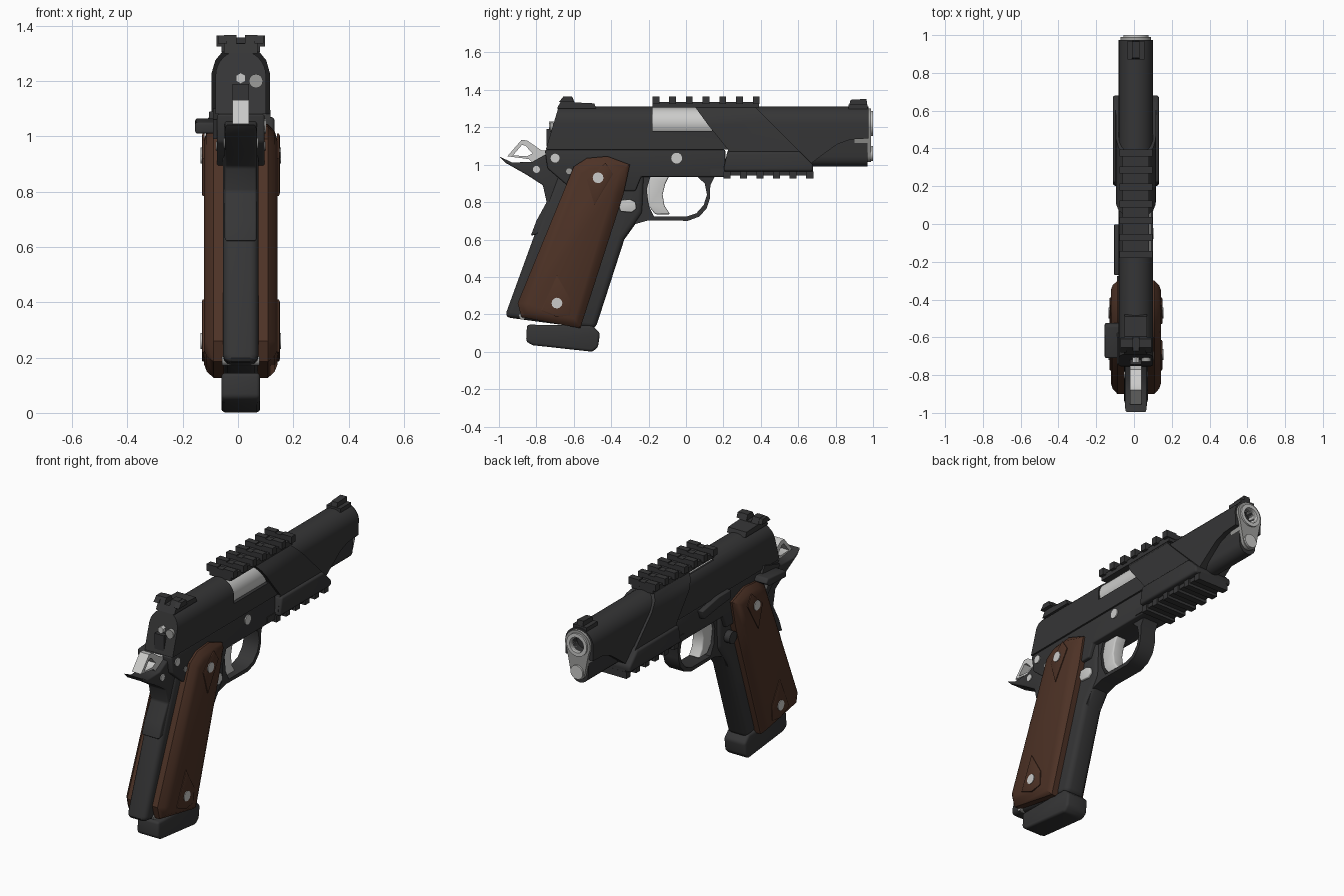
import bpy, bmesh
from math import pi, sin, cos
from mathutils import Vector

cube = bpy.data.objects.get("Cube")
if cube:
    bpy.data.objects.remove(cube, do_unlink=True)

CX = 0.01  # centre plane of the body


def material(name, rgb):
    m = bpy.data.materials.new(name)
    m.use_nodes = True
    m.diffuse_color = (*rgb, 1)
    m.node_tree.nodes["Principled BSDF"].inputs["Base Color"].default_value = (*rgb, 1)
    return m


BLACK = material("dark steel", (0.036, 0.036, 0.037))
SILVER = material("bright steel", (0.6, 0.6, 0.59))
GREY = material("grey steel", (0.34, 0.34, 0.33))
BROWN = material("brown wood", (0.075, 0.032, 0.019))


def activate(ob):
    bpy.ops.object.select_all(action="DESELECT")
    ob.select_set(True)
    bpy.context.view_layer.objects.active = ob


def finish(ob, bevel=0.0):
    activate(ob)
    if bevel:
        mod = ob.modifiers.new("bevel", "BEVEL")
        mod.width, mod.segments = bevel, 3
        bpy.ops.object.modifier_apply(modifier=mod.name)
    bpy.ops.object.shade_smooth_by_angle(angle=0.6)
    return ob


def extrude(name, corners, shift, mat, bevel=0.0, insets=()):
    """Flat outline swept by a shift; insets add stepped chamfers to the far face."""
    bm = bmesh.new()
    base = bm.faces.new([bm.verts.new(c) for c in corners])
    geo = bmesh.ops.extrude_face_region(bm, geom=[base], use_keep_orig=True)["geom"]
    bmesh.ops.translate(bm, vec=shift, verts=[g for g in geo if isinstance(g, bmesh.types.BMVert)])
    cap = [g for g in geo if isinstance(g, bmesh.types.BMFace)]
    bmesh.ops.recalc_face_normals(bm, faces=bm.faces)
    for thickness, depth in insets:
        bmesh.ops.inset_region(bm, faces=cap, thickness=thickness, depth=depth)
    me = bpy.data.meshes.new(name)
    bm.to_mesh(me)
    bm.free()
    ob = bpy.data.objects.new(name, me)
    bpy.context.collection.objects.link(ob)
    me.materials.append(mat)
    return finish(ob, bevel)


def side_plate(name, yz, x0, x1, mat=BLACK, bevel=0.0, insets=()):
    return extrude(name, [(CX + x0, y, z) for y, z in yz], Vector((x1 - x0, 0, 0)), mat, bevel, insets)


def slab(name, yz, half, mat=BLACK, bevel=0.0):
    return side_plate(name, yz, -half, half, mat, bevel)


def section(name, xz, y0, y1, mat=BLACK, lean=0.0, bevel=0.0):
    """Cross-section swept along y, with an optional leaning rear end."""
    ob = extrude(name, [(CX + x, y0, z) for x, z in xz], Vector((0, y1 - y0, 0)), mat, bevel)
    for v in ob.data.vertices:
        if v.co.y < (y0 + y1) / 2:
            v.co.y += lean * (v.co.z - 1.08)
    return ob


def box(name, half, y0, y1, z0, z1, mat=BLACK, bevel=0.0):
    return slab(name, [(y0, z0), (y1, z0), (y1, z1), (y0, z1)], half, mat, bevel)


def rod(name, axis, centre, radius, length, mat, sides=24):
    rot = (0, pi / 2, 0) if axis == "x" else (pi / 2, 0, 0)
    bpy.ops.mesh.primitive_cylinder_add(vertices=sides, radius=radius, depth=length, location=centre, rotation=rot)
    ob = bpy.context.object
    ob.name = name
    ob.data.materials.append(mat)
    return finish(ob)


def combine(ob, tool, operation="DIFFERENCE", keep=False):
    activate(ob)
    mod = ob.modifiers.new("cut", "BOOLEAN")
    mod.object, mod.operation = tool, operation
    bpy.ops.object.modifier_apply(modifier=mod.name)
    if not keep:
        bpy.data.objects.remove(tool, do_unlink=True)
    return finish(ob)


def arc(r, cz, a0, a1, n=16):
    return [(r * cos(a0 + (a1 - a0) * i / n), cz + r * sin(a0 + (a1 - a0) * i / n)) for i in range(n + 1)]


# Slide with an ejection port and the chamber inside it
dome = arc(0.091, 1.22, 0, pi)
slide = section("slide", dome + [(-0.091, 1.08), (0.091, 1.08)], -0.75, 0.6, lean=0.3)
port = section("port_cutter", [(0.02, 1.18), (0.2, 1.18), (0.2, 1.4), (-0.2, 1.4), (-0.2, 1.285), (0.02, 1.285)], -0.18, 0.14)
combine(slide, port)
rod("chamber", "y", (CX, -0.02, 1.222), 0.083, 0.33, SILVER, 32)

# Slide nose: round top, narrow lower lug and scooped shoulder
section("nose_top", dome + [(-0.088, 1.14), (0.088, 1.14)], 0.55, 0.975)
lug = [(0.06, 1.16)] + arc(0.055, 1.045, 0, -pi, 10) + [(-0.06, 1.16)]
nose = section("nose_lug", lug, 0.4, 0.97)
slab("nose_shoulder", [(0.4, 1.0), (0.66, 1.0), (0.74, 1.06), (0.81, 1.11), (0.88, 1.135), (0.97, 1.14), (0.97, 1.16), (0.4, 1.16)], 0.088)

# Barrel bushing, bore and spring plug
bushing = section("bushing", arc(0.081, 1.22, -0.5, pi + 0.5, 20) + arc(0.046, 1.06, pi + 0.3, 2 * pi - 0.3, 10), 0.9, 0.99, GREY)
barrel = rod("barrel_mouth", "y", (CX, 0.95, 1.22), 0.066, 0.1, SILVER, 32)
bore = rod("bore_cutter", "y", (CX, 0.99, 1.22), 0.045, 0.12, BLACK)
for part in (bushing, barrel, bpy.data.objects["nose_top"]):
    combine(part, bore, keep=True)
bpy.data.objects.remove(bore, do_unlink=True)
rod("bore_floor", "y", (CX, 0.928, 1.22), 0.046, 0.008, BLACK)
rod("spring_plug", "y", (CX, 0.95, 1.06), 0.04, 0.1, SILVER)

# Sights
box("front_sight_base", 0.045, 0.87, 0.97, 1.29, 1.322)
slab("front_sight_blade", [(0.87, 1.31), (0.97, 1.31), (0.965, 1.352), (0.88, 1.347)], 0.02)
rear = slab("rear_sight", [(-0.69, 1.3), (-0.655, 1.366), (-0.61, 1.366), (-0.595, 1.333), (-0.49, 1.328), (-0.48, 1.3)], 0.06)
combine(rear, box("notch_cutter", 0.016, -0.75, -0.597, 1.335, 1.4))
for s in (1, -1):
    side_plate("rear_sight_ear", [(-0.68, 1.335), (-0.655, 1.364), (-0.61, 1.364), (-0.6, 1.335)], s * 0.05, s * 0.082)
rod("sight_screw", "y", (CX, -0.718, 1.21), 0.02, 0.03, SILVER, 6)
rod("extractor_end", "y", (CX + 0.055, -0.718, 1.2), 0.025, 0.02, GREY)

# Top rail
box("top_rail", 0.07, -0.18, 0.39, 1.305, 1.336)
for i in range(7):
    y = -0.18 + i * 0.0895
    for s in (1, -1):
        side_plate("top_rail_tooth", [(y, 1.325), (y + 0.037, 1.325), (y + 0.037, 1.365), (y, 1.365)], s * 0.02, s * 0.088)
    box("top_rail_tooth_middle", 0.022, y, y + 0.037, 1.33, 1.358)

# Mount wrapped around the slide, its ledge and the lower rail
cover = section("mount_cover", [(-0.108, 0.98), (0.108, 0.98), (0.105, 1.23), (0.092, 1.275), (0.06, 1.314), (-0.06, 1.314), (-0.092, 1.275), (-0.105, 1.23)], 0.0, 0.8)
outline = slab("mount_outline", [(0.04, 1.4), (0.04, 1.32), (0.12, 1.21), (0.225, 1.08), (0.2, 0.985), (0.66, 0.985), (0.66, 1.02), (0.36, 1.32), (0.36, 1.4)], 0.3)
combine(cover, outline, "INTERSECT")
slab("mount_ledge", [(0.22, 1.07), (0.61, 1.07), (0.68, 1.0), (0.68, 0.965), (0.2, 0.965)], 0.122, bevel=0.012)
box("lower_rail", 0.09, 0.13, 0.68, 0.942, 0.98)
for i in range(6):
    box("lower_rail_tooth", 0.1, 0.2 + i * 0.0885, 0.238 + i * 0.0885, 0.926, 0.965)

# Frame and grip
slab("frame", [(-0.755, 1.08), (0.21, 1.08), (0.21, 0.935), (-0.24, 0.935), (-0.27, 0.86), (-0.6, 0.86), (-0.74, 0.98)], 0.086, bevel=0.008)
slab("grip_core", [(-0.68, 0.98), (-0.22, 0.98), (-0.23, 0.74), (-0.33, 0.6), (-0.485, 0.12), (-0.97, 0.185), (-0.79, 0.68)], 0.064, bevel=0.03)
slab("grip_safety", [(-1.0, 1.045), (-0.93, 1.012), (-0.82, 1.015), (-0.74, 1.06), (-0.66, 1.0), (-0.68, 0.66), (-0.83, 0.62),
                     (-0.8, 0.7), (-0.745, 0.8), (-0.765, 0.89), (-0.85, 0.945), (-0.965, 1.01)], 0.058, bevel=0.012)
slab("magazine_base", [(-0.85, 0.145), (-0.855, 0.055), (-0.82, 0.035), (-0.5, 0.0), (-0.47, 0.025), (-0.46, 0.1), (-0.5, 0.14)], 0.07, bevel=0.014)

# Trigger guard and trigger
guard = slab("trigger_guard", [(-0.33, 0.6), (-0.28, 0.68), (-0.2, 0.703), (0.01, 0.7), (0.07, 0.722), (0.11, 0.765), (0.128, 0.82),
                               (0.13, 0.89), (0.16, 0.95), (-0.3, 0.95)], 0.05)
hole = slab("guard_cutter", [(-0.2, 0.78), (-0.17, 0.722), (0.0, 0.722), (0.055, 0.74), (0.095, 0.785), (0.112, 0.84), (0.1, 0.9), (0.06, 0.936), (-0.19, 0.936), (-0.21, 0.87)], 0.2)
combine(guard, hole)
combine(bpy.data.objects["grip_core"], slab("web_cutter", [(-0.2, 0.78), (-0.17, 0.722), (0.0, 0.722), (0.0, 0.936), (-0.19, 0.936), (-0.21, 0.87)], 0.2))
slab("trigger", [(-0.09, 0.94), (-0.2, 0.94), (-0.215, 0.86), (-0.2, 0.78), (-0.165, 0.735), (-0.085, 0.735), (-0.115, 0.78), (-0.125, 0.84), (-0.11, 0.9)], 0.035, SILVER, 0.008)

# Hammer with its open loop
hammer = slab("hammer", [(-0.955, 1.045), (-0.88, 1.132), (-0.85, 1.13), (-0.77, 1.075), (-0.73, 1.08), (-0.73, 1.0), (-0.82, 1.01), (-0.84, 1.03)], 0.03, SILVER)
combine(hammer, slab("loop_cutter", [(-0.925, 1.05), (-0.878, 1.105), (-0.86, 1.103), (-0.82, 1.06), (-0.85, 1.045)], 0.1))
box("firing_pin_stop", 0.03, -0.745, -0.68, 1.1, 1.19)

# Wooden grip panels with diamonds and screws
panel = [(-0.6, 0.99), (-0.53, 1.035), (-0.42, 1.045), (-0.3, 1.0), (-0.335, 0.84), (-0.565, 0.126), (-0.88, 0.185), (-0.9, 0.26)]
upper = [(-0.43, 1.01), (-0.53, 0.92), (-0.49, 0.785), (-0.39, 0.95)]
lower = [(-0.69, 0.41), (-0.775, 0.22), (-0.69, 0.185), (-0.62, 0.195), (-0.615, 0.28)]
for s, side in ((1, "left"), (-1, "right")):
    side_plate(side + "_grip_panel", panel, s * 0.06, s * 0.098, BROWN, insets=((0.028, 0.025), (0.03, 0.01)))
    for diamond in (upper, lower):
        side_plate(side + "_grip_diamond", diamond, s * 0.131, s * 0.138, BROWN, insets=((0.008, 0.003),))
    for y, z in ((-0.47, 0.93), (-0.69, 0.26)):
        rod(side + "_grip_screw", "x", (CX + s * 0.136, y, z), 0.029, 0.018, SILVER, 12)

# Pins and controls
for name, y, z, r, half, mat in (("slide_stop_pin", -0.05, 1.035, 0.029, 0.092, SILVER), ("safety_pin", -0.7, 1.035, 0.024, 0.092, SILVER),
                                 ("tail_pin", -0.8, 0.975, 0.019, 0.062, SILVER), ("sear_pin", -0.625, 0.965, 0.016, 0.089, GREY),
                                 ("housing_pin", -0.875, 0.19, 0.018, 0.068, GREY)):
    rod(name, "x", (CX, y, z), r, 2 * half, mat, 16)
side_plate("magazine_catch", [(-0.37, 0.81), (-0.3, 0.815), (-0.27, 0.8), (-0.265, 0.765), (-0.29, 0.745), (-0.35, 0.75)], 0.05, 0.078, SILVER, 0.005)
rod("magazine_button", "x", (CX - 0.075, -0.31, 0.79), 0.035, 0.05, BLACK)
side_plate("slide_stop", [(-0.27, 1.09), (-0.16, 1.09), (0.0, 1.06), (-0.02, 1.01), (-0.16, 1.03), (-0.27, 1.04)], -0.08, -0.115, bevel=0.005)
side_plate("thumb_safety", [(-0.71, 1.05), (-0.54, 1.065), (-0.52, 1.04), (-0.56, 1.015), (-0.71, 1.01)], -0.08, -0.165, bevel=0.008)
side_plate("safety_plate", [(-0.74, 1.06), (-0.6, 1.1), (-0.56, 1.03), (-0.72, 0.99)], -0.08, -0.1)
